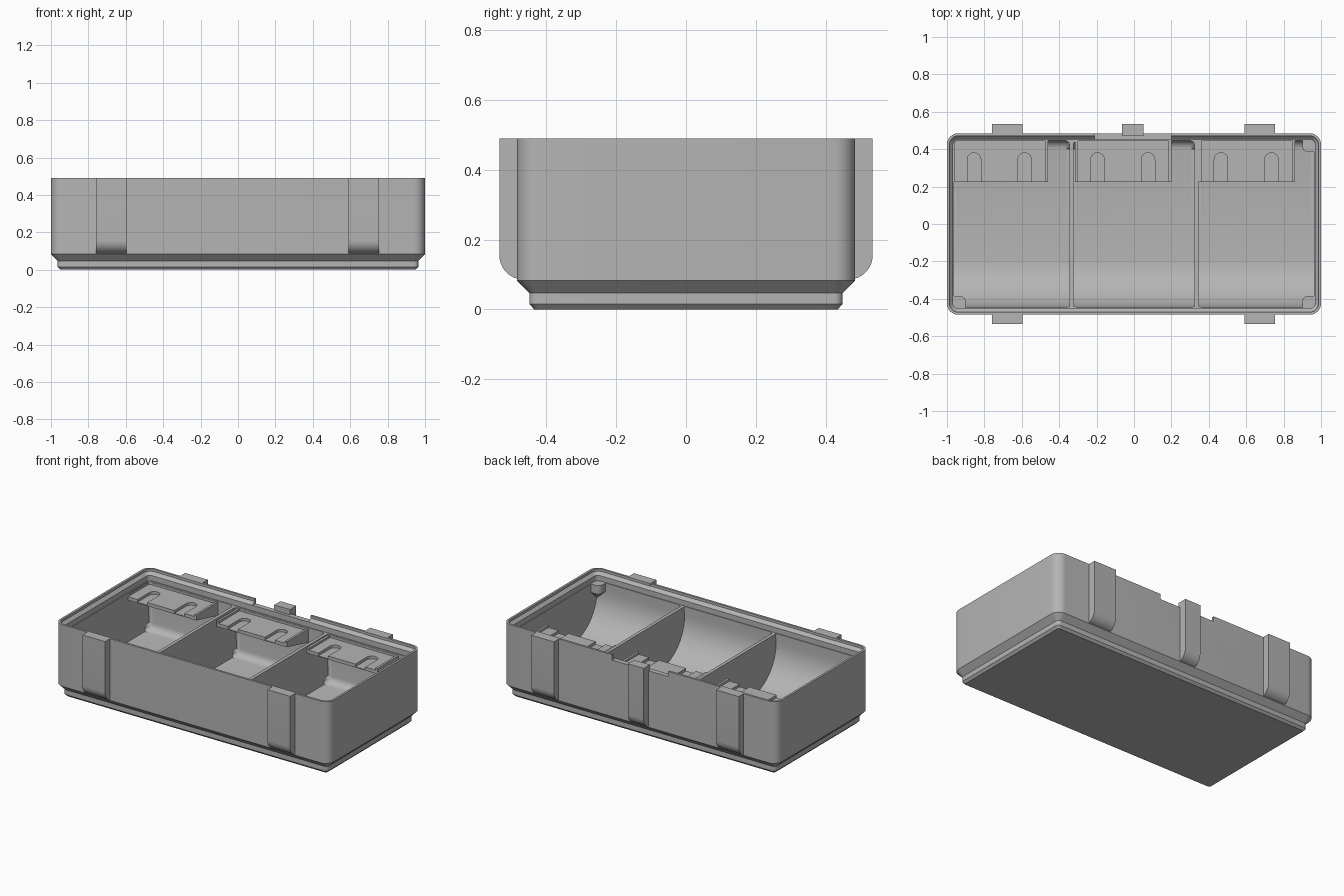
import bpy, bmesh, math
from mathutils import Vector

if "Cube" in bpy.data.objects:
    bpy.data.objects.remove(bpy.data.objects["Cube"])

grey = bpy.data.materials.new("plain grey")
grey.diffuse_color = (0.46, 0.46, 0.46, 1)
grey.use_nodes = True
grey.node_tree.nodes["Principled BSDF"].inputs["Base Color"].default_value = grey.diffuse_color


def make(name, bm):
    bmesh.ops.recalc_face_normals(bm, faces=bm.faces[:])
    me = bpy.data.meshes.new(name)
    bm.to_mesh(me)
    bm.free()
    me.materials.append(grey)
    ob = bpy.data.objects.new(name, me)
    bpy.context.collection.objects.link(ob)
    return ob


def loft(rings):
    """Closed solid through matching rings of 3D points."""
    bm = bmesh.new()
    vs = [[bm.verts.new(p) for p in r] for r in rings]
    n = len(vs[0])
    for a, b in zip(vs, vs[1:]):
        for i in range(n):
            bm.faces.new((a[i], a[(i + 1) % n], b[(i + 1) % n], b[i]))
    bm.faces.new(vs[0][::-1])
    bm.faces.new(vs[-1])
    return bm


def extrude_x(profile, x0, x1):
    """Solid from a (y, z) profile between two x positions."""
    return loft([[(x, y, z) for y, z in profile] for x in (x0, x1)])


def box(x0, x1, y0, y1, z0, z1):
    return extrude_x([(y0, z0), (y1, z0), (y1, z1), (y0, z1)], x0, x1)


def arc(cx, cy, r, a0, a1, n):
    return [(cx + r * math.cos(math.radians(a0 + (a1 - a0) * i / n)),
             cy + r * math.sin(math.radians(a0 + (a1 - a0) * i / n))) for i in range(n + 1)]


def rounded_ring(inset, z):
    """Rounded rectangle outline of the tray, moved inwards by inset."""
    hx, hy, r = 1 - inset, 0.485 - inset, max(0.06 - inset, 0.015)
    pts = []
    for k, (sx, sy) in enumerate(((1, 1), (-1, 1), (-1, -1), (1, -1))):
        pts += arc(sx * (hx - r), sy * (hy - r), r, 90 * k, 90 * k + 90, 8)
    return [(x, y, z) for x, y in pts]


def cut(ob, bm):
    cutter = make("cutter", bm)
    cutter.hide_render = True
    mod = ob.modifiers.new("cut", 'BOOLEAN')
    mod.operation = 'DIFFERENCE'
    mod.solver = 'EXACT'
    mod.object = cutter
    bpy.context.view_layer.objects.active = ob
    bpy.ops.object.modifier_apply(modifier=mod.name)
    bpy.data.objects.remove(cutter)


def smooth(ob):
    bpy.ops.object.select_all(action='DESELECT')
    ob.select_set(True)
    bpy.context.view_layer.objects.active = ob
    bpy.ops.object.shade_smooth_by_angle(angle=math.radians(30))


# Tray body with stepped foot
body = make("tray_body", loft([rounded_ring(i, z) for i, z in (
    (0.05, 0), (0.036, 0.015), (0.036, 0.047), (0, 0.083), (0, 0.49))]))

# Stacking lip recess
cut(body, loft([rounded_ring(i, z) for i, z in (
    (0.033, 0.42), (0.033, 0.455), (0.014, 0.474), (0.014, 0.55))]))

# Three compartments, each with a large scoop in front and rounded corners
FLOOR, FRONT, BACK = 0.10, -0.447, 0.447
scoop = (arc(FRONT + 0.26, FLOOR + 0.26, 0.26, 180, 270, 14)
         + arc(BACK - 0.045, FLOOR + 0.045, 0.045, -90, 0, 5)
         + [(BACK, 0.6), (FRONT, 0.6)])
for x0, x1 in ((-0.962, -0.345), (-0.323, 0.323), (0.345, 0.962)):
    bm = extrude_x(scoop, x0, x1)
    caps = [e for e in bm.edges if abs(e.verts[0].co.x - e.verts[1].co.x) < 1e-5]
    bmesh.ops.bevel(bm, geom=caps, offset=0.03, segments=4, profile=0.5, affect='EDGES')
    cut(body, bm)

# Latch notch in the back rim
cut(body, box(-0.21, 0.2, 0.43, 0.6, 0.455, 0.6))
smooth(body)


# Outer ribs with a rounded lower end
def rib(name, x0, x1, side):
    prof = [(0.47, 0.49), (0.535, 0.49)] + arc(0.465, 0.155, 0.07, 0, -75, 8) + [(0.47, 0.085)]
    smooth(make(name, extrude_x([(side * y, z) for y, z in prof], x0, x1)))


for side, label in ((-1, "front"), (1, "back")):
    rib(label + "_rib_left", -0.76, -0.595, side)
    rib(label + "_rib_right", 0.59, 0.755, side)
rib("back_rib_middle", -0.065, 0.05, 1)

# Label shelves with a recess and two keyhole slots each
for i, cx in enumerate((-0.72, -0.06, 0.6)):
    shelf = make("label_shelf_%d" % (i + 1), extrude_x(
        [(0.225, 0.412), (0.46, 0.412), (0.46, 0.32), (0.225, 0.375)], cx - 0.255, cx + 0.26))
    cut(shelf, box(cx - 0.24, cx + 0.245, 0.2, 0.445, 0.398, 0.5))
    for dx in (-0.135, 0.135):
        outline = arc(cx + dx, 0.345, 0.036, 0, 180, 12) + [(cx + dx - 0.036, 0.2), (cx + dx + 0.036, 0.2)]
        cut(shelf, loft([[(x, y, z) for x, y in outline] for z in (0.38, 0.5)]))
    smooth(shelf)

# Corner rests under the lip, tapering down into the corner
for name, sx, sy in (("front_left", -1, -1), ("front_right", 1, -1), ("back_right", 1, 1)):
    rings = []
    for w, z in ((0.012, 0.31), (0.07, 0.365), (0.07, 0.42)):
        r = w * 0.45
        pts = [(0, 0), (w, 0)] + arc(w - r, w - r, r, 0, 90, 6) + [(0, w)]
        rings.append([(sx * (0.97 - x), sy * (0.455 - y), z) for x, y in pts])
    smooth(make("corner_rest_" + name, loft(rings)))
